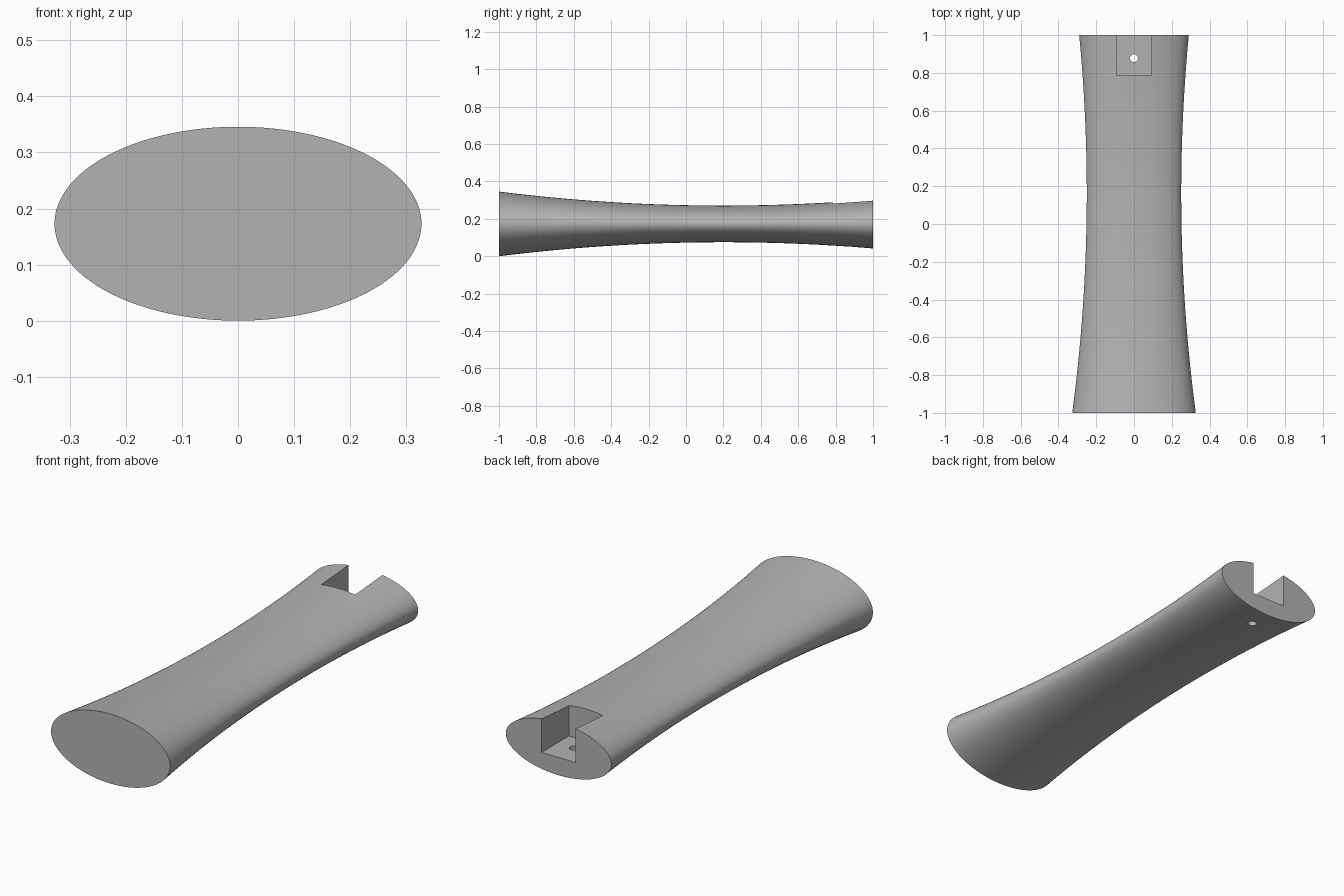
import bpy
import bmesh
from math import cos, sin, tau, radians

cube = bpy.data.objects.get("Cube")
if cube:
    bpy.data.objects.remove(cube, do_unlink=True)

SIDES, RINGS = 128, 48
MID_Z = 0.173

grey = bpy.data.materials.new("mid_grey")
grey.use_nodes = True
colour = (0.45, 0.45, 0.45, 1)
grey.diffuse_color = colour
grey.node_tree.nodes["Principled BSDF"].inputs["Base Color"].default_value = colour


def add_object(name, bm):
    bmesh.ops.recalc_face_normals(bm, faces=bm.faces)
    mesh = bpy.data.meshes.new(name)
    bm.to_mesh(mesh)
    bm.free()
    mesh.materials.append(grey)
    obj = bpy.data.objects.new(name, mesh)
    bpy.context.collection.objects.link(obj)
    return obj


def half_width(y):
    return 0.2515 - 0.0185 * y + 0.057 * y * y


def half_height(y):
    return 0.1 - 0.0208 * y + 0.052 * y * y


# Waisted handle: elliptical sections lofted along y
bm = bmesh.new()
rings = []
for i in range(RINGS + 1):
    y = -1 + 2 * i / RINGS
    rings.append([bm.verts.new((half_width(y) * cos(tau * k / SIDES), y,
                                MID_Z + half_height(y) * sin(tau * k / SIDES)))
                  for k in range(SIDES)])
for a, b in zip(rings, rings[1:]):
    for k in range(SIDES):
        n = (k + 1) % SIDES
        bm.faces.new((a[k], a[n], b[n], b[k]))
bm.faces.new(rings[0])
bm.faces.new(rings[-1])
handle = add_object("handle", bm)

# Square notch open to the top and the back end
bm = bmesh.new()
bmesh.ops.create_cube(bm, size=1)
bmesh.ops.scale(bm, vec=(0.186, 0.4, 0.4), verts=bm.verts)
bmesh.ops.translate(bm, vec=(0, 0.785 + 0.2, 0.13 + 0.2), verts=bm.verts)
notch = add_object("notch_cutter", bm)

# Small screw hole through the notch floor
bm = bmesh.new()
bmesh.ops.create_cone(bm, cap_ends=True, segments=32, radius1=0.021,
                      radius2=0.021, depth=0.4)
bmesh.ops.translate(bm, vec=(0, 0.878, 0.05), verts=bm.verts)
hole = add_object("hole_cutter", bm)

bpy.ops.object.select_all(action="DESELECT")
bpy.context.view_layer.objects.active = handle
handle.select_set(True)
for cutter in (notch, hole):
    mod = handle.modifiers.new(cutter.name, "BOOLEAN")
    mod.operation = "DIFFERENCE"
    mod.solver = "EXACT"
    mod.object = cutter
    bpy.ops.object.modifier_apply(modifier=mod.name)
    bpy.data.objects.remove(cutter, do_unlink=True)

bpy.ops.object.shade_smooth_by_angle(angle=radians(30))
